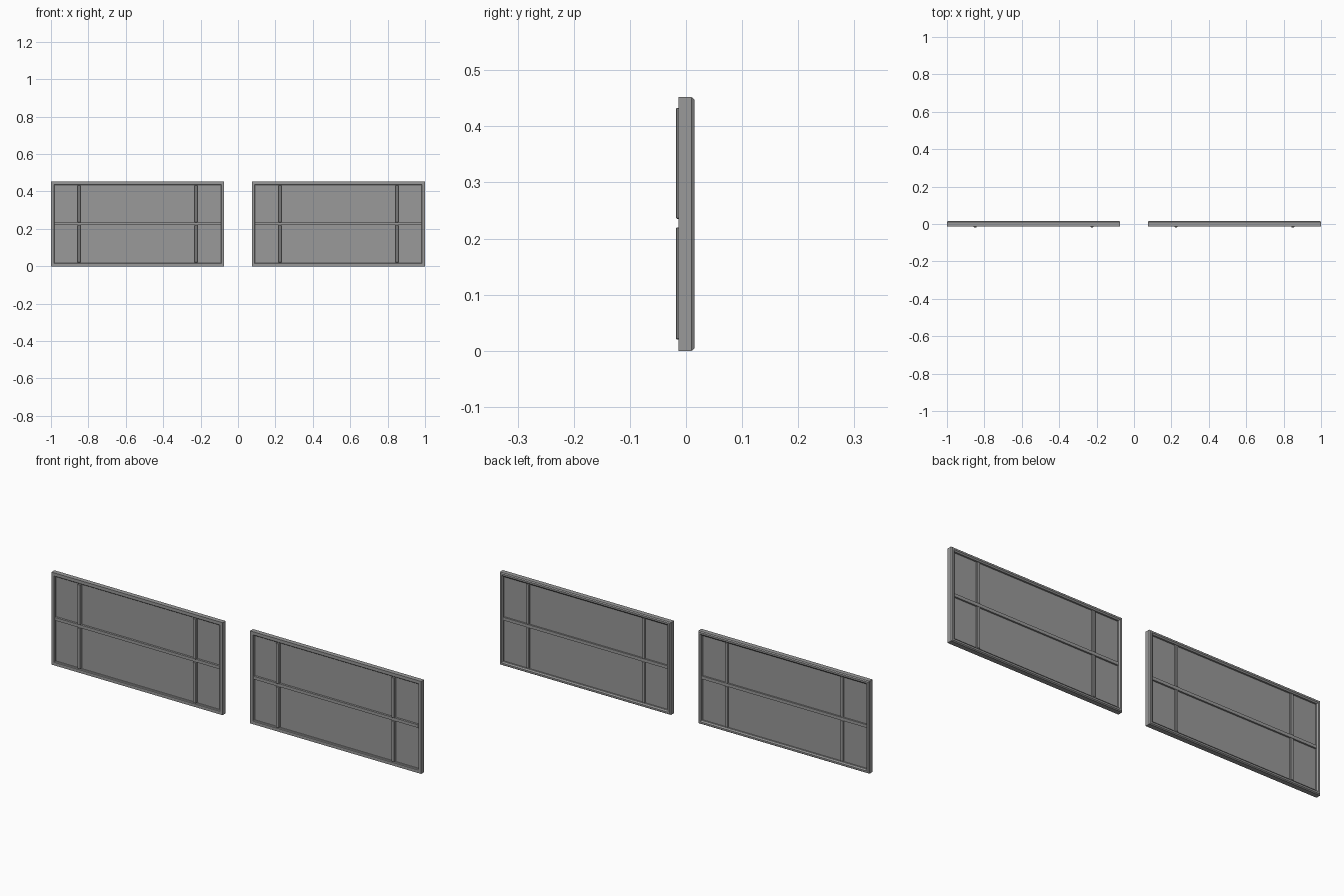
import bpy
import bmesh

if "Cube" in bpy.data.objects:
    bpy.data.objects.remove(bpy.data.objects["Cube"], do_unlink=True)

# Single painted finish
grey = bpy.data.materials.new("mid grey")
grey.use_nodes = True
COLOUR = (0.32, 0.32, 0.32, 1)
grey.diffuse_color = COLOUR
grey.node_tree.nodes["Principled BSDF"].inputs["Base Color"].default_value = COLOUR

WIDTH, HEIGHT = 0.926, 0.452
CENTRE = 1 - WIDTH / 2
RIM = 0.018          # face width of the frame
BAR = 0.015          # face width of the glazing bars
BAR_X = 0.3125       # bar offset from the window centre
MID_Z = 0.2275


def finish(name, bm):
    bmesh.ops.recalc_face_normals(bm, faces=bm.faces)
    mesh = bpy.data.meshes.new(name)
    bm.to_mesh(mesh)
    bm.free()
    mesh.materials.append(grey)
    obj = bpy.data.objects.new(name, mesh)
    bpy.context.collection.objects.link(obj)
    return obj


def box(name, x, y, z, bevel=0):
    """Box from (low, high) pairs on each axis."""
    bm = bmesh.new()
    bmesh.ops.create_cube(bm, size=1)
    for v in bm.verts:
        v.co = [pair[0] if c < 0 else pair[1] for c, pair in zip(v.co, (x, y, z))]
    obj = finish(name, bm)
    if bevel:
        mod = obj.modifiers.new("edge", "BEVEL")
        mod.width = bevel
        mod.segments = 1
    return obj


def frame(name, cx):
    """Mitred frame: a profile of (inset, y) points carried round four corners."""
    profile = [(0, -0.013), (0, 0.010), (0.004, 0.015), (0.012, 0.015),
               (RIM, 0.010), (RIM, -0.010), (0.015, -0.013)]
    bm = bmesh.new()
    rings = []
    for sx, sz in ((-1, -1), (1, -1), (1, 1), (-1, 1)):
        rings.append([bm.verts.new((cx + sx * (WIDTH / 2 - inset), y,
                                    HEIGHT / 2 + sz * (HEIGHT / 2 - inset)))
                      for inset, y in profile])
    n = len(profile)
    for i in range(4):
        a, b = rings[i], rings[(i + 1) % 4]
        for j in range(n):
            k = (j + 1) % n
            bm.faces.new((a[j], a[k], b[k], b[j]))
    return finish(name, bm)


for side, sign in (("left", 1), ("right", -1)):
    cx = sign * CENTRE
    inner = WIDTH / 2 - RIM
    frame(side + "_window_frame", cx)

    # Pane set in the middle of the frame depth
    box(side + "_pane", (cx - inner - 0.002, cx + inner + 0.002),
        (-0.002, 0.002), (RIM - 0.002, HEIGHT - RIM + 0.002))

    # Horizontal bar, level with the frame front
    box(side + "_horizontal_bar", (cx - inner, cx + inner), (-0.012, 0.010),
        (MID_Z - BAR / 2, MID_Z + BAR / 2))

    # Upright bars stand proud of the frame, broken at the horizontal bar
    for place, offset in (("outer", sign * BAR_X), ("inner", -sign * BAR_X)):
        x = (cx + offset - BAR / 2, cx + offset + BAR / 2)
        for level, z in (("lower", (0.020, MID_Z - BAR / 2)),
                         ("upper", (MID_Z + BAR / 2, 0.433))):
            box(f"{side}_{place}_{level}_upright_bar", x, (-0.0175, 0.010), z, 0.0015)
